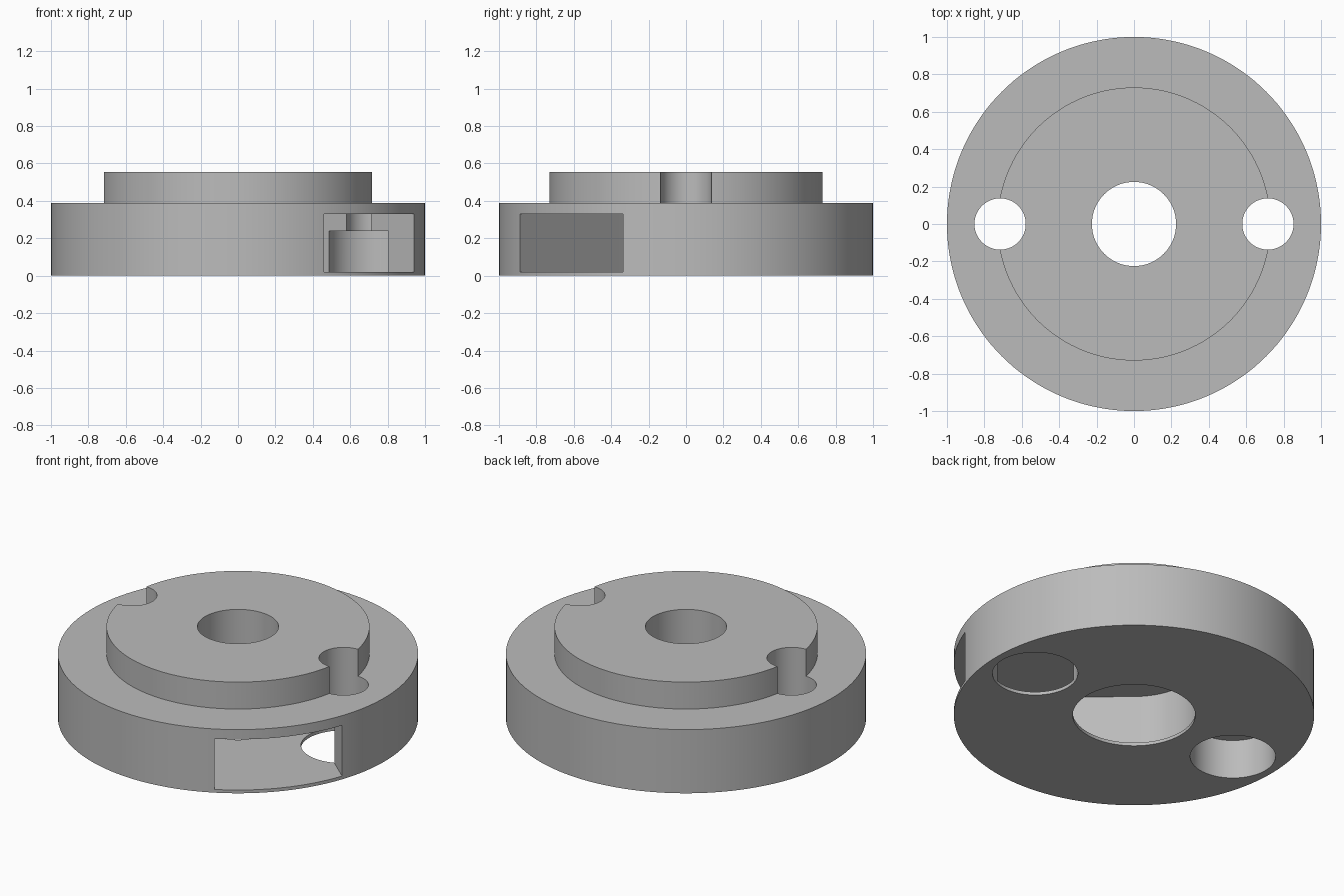
import bpy, bmesh, math

if "Cube" in bpy.data.objects:
    bpy.data.objects.remove(bpy.data.objects["Cube"])

SEG = 144


def new_object(name, bm):
    bmesh.ops.recalc_face_normals(bm, faces=bm.faces[:])
    mesh = bpy.data.meshes.new(name)
    bm.to_mesh(mesh)
    bm.free()
    ob = bpy.data.objects.new(name, mesh)
    bpy.context.collection.objects.link(ob)
    return ob


def lathe(name, profile, x=0.0):
    """Closed (radius, z) profile turned round a vertical axis at x."""
    bm = bmesh.new()
    rings = []
    for i in range(SEG):
        a = 2 * math.pi * i / SEG
        rings.append([bm.verts.new((x + r * math.cos(a), r * math.sin(a), z)) for r, z in profile])
    n = len(profile)
    for i in range(SEG):
        a, b = rings[i], rings[(i + 1) % SEG]
        for j in range(n):
            k = (j + 1) % n
            bm.faces.new((a[j], b[j], b[k], a[k]))
    return new_object(name, bm)


def stepped_plug(name, x, r_low, r_high, z_step):
    """Solid stepped pin used to cut a counterbored hole."""
    bm = bmesh.new()
    rings = []
    for r, z in ((r_low, -0.2), (r_low, z_step), (r_high, z_step), (r_high, 0.8)):
        rings.append([bm.verts.new((x + r * math.cos(2 * math.pi * i / SEG),
                                    r * math.sin(2 * math.pi * i / SEG), z)) for i in range(SEG)])
    for a, b in zip(rings, rings[1:]):
        for i in range(SEG):
            k = (i + 1) % SEG
            bm.faces.new((a[i], a[k], b[k], b[i]))
    bm.faces.new(rings[0][::-1])
    bm.faces.new(rings[-1])
    return new_object(name, bm)


def u_slot(name, half, reach, z0, z1, angle):
    """Round-ended slot running outward from the centre."""
    pts = [(reach, -half), (reach, half)]
    pts += [(half * math.cos(math.radians(t)), half * math.sin(math.radians(t)))
            for t in [90 + 180 * i / 72 for i in range(73)]]
    c, s = math.cos(angle), math.sin(angle)
    bm = bmesh.new()
    face = bm.faces.new([bm.verts.new((c * x - s * y, s * x + c * y, z0)) for x, y in pts])
    ext = bmesh.ops.extrude_face_region(bm, geom=[face])["geom"]
    bmesh.ops.translate(bm, vec=(0, 0, z1 - z0),
                        verts=[g for g in ext if isinstance(g, bmesh.types.BMVert)])
    return new_object(name, bm)


# Flanged disc with raised boss and stepped centre bore
disc = lathe("flanged_disc", [(0.34, 0), (1, 0), (1, 0.39), (0.73, 0.39), (0.73, 0.555),
                              (0.225, 0.555), (0.225, 0.2), (0.34, 0.2)])

# Side pocket and the two counterbored bolt holes
cutters = [u_slot("slot_cutter", 0.365, 1.3, 0.02, 0.33, math.radians(-41.15))]
for side, x in (("left", -0.716), ("right", 0.716)):
    cutters.append(stepped_plug(side + "_hole_cutter", x, 0.237, 0.137, 0.24))

bpy.context.view_layer.objects.active = disc
disc.select_set(True)
for cutter in cutters:
    cutter.hide_render = True
    mod = disc.modifiers.new(cutter.name, 'BOOLEAN')
    mod.operation = 'DIFFERENCE'
    mod.solver = 'EXACT'
    mod.object = cutter
    bpy.ops.object.modifier_apply(modifier=mod.name)
for cutter in cutters:
    bpy.data.objects.remove(cutter, do_unlink=True)

# Plain grey finish
grey = bpy.data.materials.new("grey")
grey.diffuse_color = (0.5, 0.5, 0.5, 1)
grey.use_nodes = True
grey.node_tree.nodes["Principled BSDF"].inputs["Base Color"].default_value = grey.diffuse_color
disc.data.materials.clear()
disc.data.materials.append(grey)
for p in disc.data.polygons:
    p.material_index = 0
bpy.ops.object.shade_smooth_by_angle(angle=math.radians(30))
